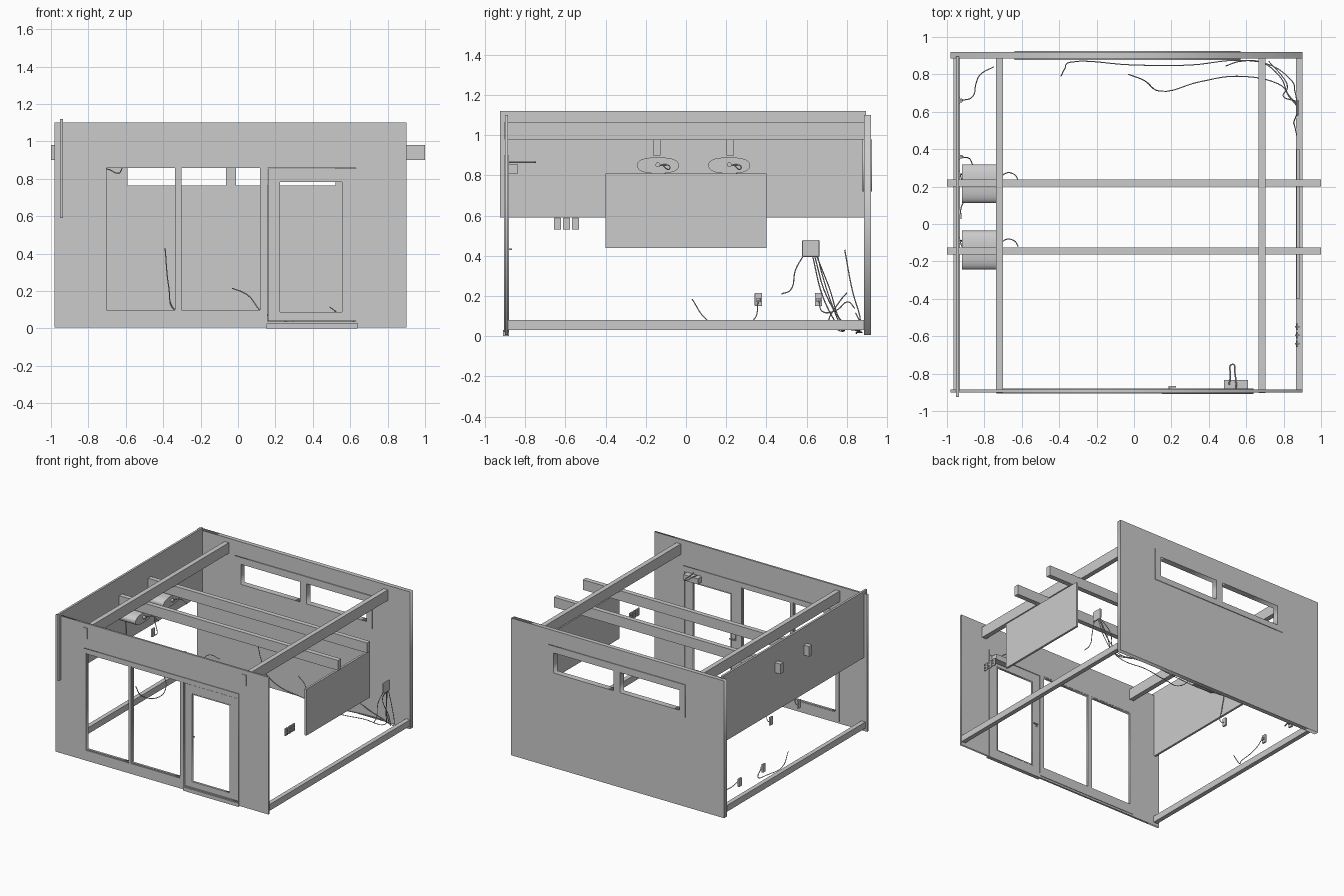
import bpy, math

if "Cube" in bpy.data.objects:
    bpy.data.objects.remove(bpy.data.objects["Cube"])


def box(name, x0, x1, y0, y1, z0, z1, bevel=0):
    bpy.ops.mesh.primitive_cube_add(size=1, location=((x0 + x1) / 2, (y0 + y1) / 2, (z0 + z1) / 2))
    o = bpy.context.object
    o.name = name
    o.scale = (x1 - x0, y1 - y0, z1 - z0)
    bpy.ops.object.transform_apply(location=False, rotation=False)
    if bevel:
        m = o.modifiers.new("bevel", 'BEVEL')
        m.width = bevel
        m.segments = 2
    return o


def to_mesh(name, curve):
    o = bpy.data.objects.new(name, curve)
    bpy.context.collection.objects.link(o)
    bpy.ops.object.select_all(action='DESELECT')
    o.select_set(True)
    bpy.context.view_layer.objects.active = o
    return o


def slab(name, outer, holes, y0, y1):
    """Upright slab in the xz plane with rectangular openings (x0, x1, z0, z1)."""
    c = bpy.data.curves.new(name, 'CURVE')
    c.dimensions = '2D'
    c.fill_mode = 'BOTH'
    c.extrude = (y1 - y0) / 2
    for x0, x1, z0, z1 in [outer] + holes:
        s = c.splines.new('POLY')
        s.points.add(3)
        for p, (x, z) in zip(s.points, [(x0, z0), (x1, z0), (x1, z1), (x0, z1)]):
            p.co = (x, z, 0, 1)
        s.use_cyclic_u = True
    o = to_mesh(name, c)
    o.rotation_euler = (math.pi / 2, 0, 0)
    o.location.y = (y0 + y1) / 2
    bpy.ops.object.convert(target='MESH')
    return o


def cable(name, pts, r=0.003):
    c = bpy.data.curves.new(name, 'CURVE')
    c.dimensions = '3D'
    c.bevel_depth = r
    c.bevel_resolution = 1
    c.resolution_u = 6
    c.use_fill_caps = True
    s = c.splines.new('BEZIER')
    s.bezier_points.add(len(pts) - 1)
    for b, p in zip(s.bezier_points, pts):
        b.co = p
        b.handle_left_type = b.handle_right_type = 'AUTO'
    o = to_mesh(name, c)
    bpy.ops.object.convert(target='MESH')
    bpy.ops.object.shade_smooth()
    return o


# Front wall with two windows and a door opening
slab("front_wall", (-.98, .90, .005, 1.10),
     [(-.71, -.33, .09, .865), (-.31, .125, .09, .865), (.152, .637, .03, .865)], -.90, -.885)
slab("front_frame_trim", (-.735, .64, .02, .90),
     [(-.71, -.33, .09, .865), (-.31, .125, .09, .865), (.152, .637, .03, .865)], -.905, -.88)
for i, (a, b) in enumerate([(-.71, -.33), (-.31, .125)]):
    slab(f"window_frame_{i}", (a, b, .09, .865), [(a + .008, b - .008, .098, .857)], -.90, -.882)
slab("door_jamb", (.152, .637, .03, .865), [(.158, .631, .037, .858)], -.90, -.88)
slab("door_leaf", (.16, .63, .04, .856), [(.218, .562, .08, .79)], -.898, -.884)
slab("door_glazing_bead", (.218, .562, .08, .79), [(.225, .555, .087, .783)], -.90, -.882)
box("door_sill", .15, .64, -.91, -.88, 0, .03)

# Door handle and door closer
box("handle_plate", .178, .198, -.886, -.88, .42, .49)
box("handle_lever", .185, .225, -.874, -.866, .428, .436)
box("handle_stem", .185, .193, -.882, -.866, .428, .436)
box("door_closer", .48, .61, -.885, -.835, .81, .855)
cable("door_closer_arms", [(.508, -.86, .865), (.515, -.82, .866), (.527, -.75, .866),
                           (.54, -.80, .866), (.548, -.88, .866)], .004)

# Back wall with two high windows and a raised frame
slab("back_wall", (-.98, .90, .005, 1.10), [(-.595, -.06, .76, .93), (-.015, .525, .76, .93)], .885, .92)
slab("back_window_frame", (-.64, .57, .72, .98),
     [(-.59, -.065, .765, .925), (-.01, .52, .765, .925)], .878, .926)

# Side panels and bottom rails
box("left_wall_panel", -.952, -.935, -.925, .895, .59, 1.12)
box("right_board", .868, .885, -.40, .40, .44, .81)
box("left_bottom_rail", -.965, -.93, -.885, .885, .03, .08)
box("right_bottom_rail", .865, .90, -.885, .885, .03, .08)

# Roof beams in two layers
for i, x in enumerate((-.72, .685)):
    box(f"long_beam_{i}", x - .019, x + .019, -.904, .895, .98, 1.065)
for i, y in enumerate((.22, -.145)):
    box(f"cross_beam_{i}", -1, 1, y - .019, y + .019, .90, .98)

# Projectors: a lens-shaped profile extruded along x, with lens and cables
prof = []
for k in range(32):
    a = 2 * math.pi * k / 32
    ca, sa = math.cos(a), math.sin(a)
    prof.append((.104 * math.copysign(abs(ca) ** .75, ca), .040 * math.copysign(abs(sa) ** .85, sa)))
for i, y in enumerate((.215, -.14)):
    n = len(prof)
    verts = [(x, y + p, .85 + q) for x in (-.92, -.735) for p, q in prof]
    faces = [(k, (k + 1) % n, n + (k + 1) % n, n + k) for k in range(n)]
    faces += [tuple(reversed(range(n))), tuple(range(n, 2 * n))]
    me = bpy.data.meshes.new("projector")
    me.from_pydata(verts, [], faces)
    o = to_mesh(f"projector_{i}", me)
    bpy.ops.object.shade_smooth_by_angle()
    bpy.ops.mesh.primitive_cylinder_add(vertices=16, radius=.012, depth=.02,
                                        location=(-.727, y, .853), rotation=(0, math.pi / 2, 0))
    bpy.context.object.name = f"projector_socket_{i}"
    cable(f"projector_cable_{i}", [(-.73, y, .853), (-.69, y + .055, .85),
                                   (-.64, y + .05, .83), (-.62, y + .02, .855)])
    # Wall outlet below each projector and its lead
    box(f"upper_outlet_{i}", -.945, -.93, y + .035, y + .07, .49, .555, .003)
    cable(f"upper_lead_{i}", [(-.93, y + .053, .52), (-.91, y + .05, .51), (-.915, y + .045, .62),
                              (-.93, y + .05, .76), (-.92, y + .02, .85)])

# Low outlets on the left side
for i, y in enumerate((.36, .66)):
    box(f"low_outlet_{i}", -.945, -.93, y - .018, y + .018, .15, .215, .003)
    box(f"low_plug_{i}", -.93, -.918, y - .01, y + .01, .17, .19, .002)
cable("low_lead_0", [(-.92, .36, .18), (-.87, .335, .08), (-.86, .2, .045),
                     (-.92, .1, .085), (-.925, .03, .185)])
cable("low_lead_1", [(-.92, .66, .18), (-.86, .685, .12), (-.845, .75, .13),
                     (-.82, .80, .17), (-.75, .84, .14)])

# Switches and junction box on the right side
for i, y in enumerate((-.64, -.595, -.55)):
    box(f"switch_{i}", .868, .878, y - .018, y + .018, .53, .59, .003)
    for z in (.548, .572):
        box(f"switch_button_{i}", .862, .884, y - .004, y + .004, z - .005, z + .005)
box("junction_box", .866, .88, .578, .665, .395, .48, .008)
cable("loose_cable_a", [(.872, .65, .40), (.86, .71, .25), (.83, .78, .06), (.74, .845, .03), (.58, .875, .02),
                        (.3, .85, .02), (0, .85, .02), (-.34, .865, .1), (-.37, .83, .22), (-.39, .79, .43)])
cable("loose_cable_b", [(.872, .63, .40), (.83, .68, .2), (.77, .75, .06), (.55, .79, .03), (.35, .76, .03),
                        (.14, .71, .08), (.05, .77, .18), (-.03, .80, .215)])
cable("loose_cable_c", [(.872, .64, .40), (.82, .70, .2), (.77, .80, .05), (.68, .865, .03),
                        (.57, .87, .06), (.49, .845, .115)])
cable("loose_cable_d", [(.872, .59, .41), (.855, .545, .33), (.86, .52, .23), (.87, .475, .21)])
cable("loose_cable_e", [(.872, .655, .40), (.80, .68, .3), (.82, .73, .15), (.80, .78, .05), (.72, .87, .03)])
